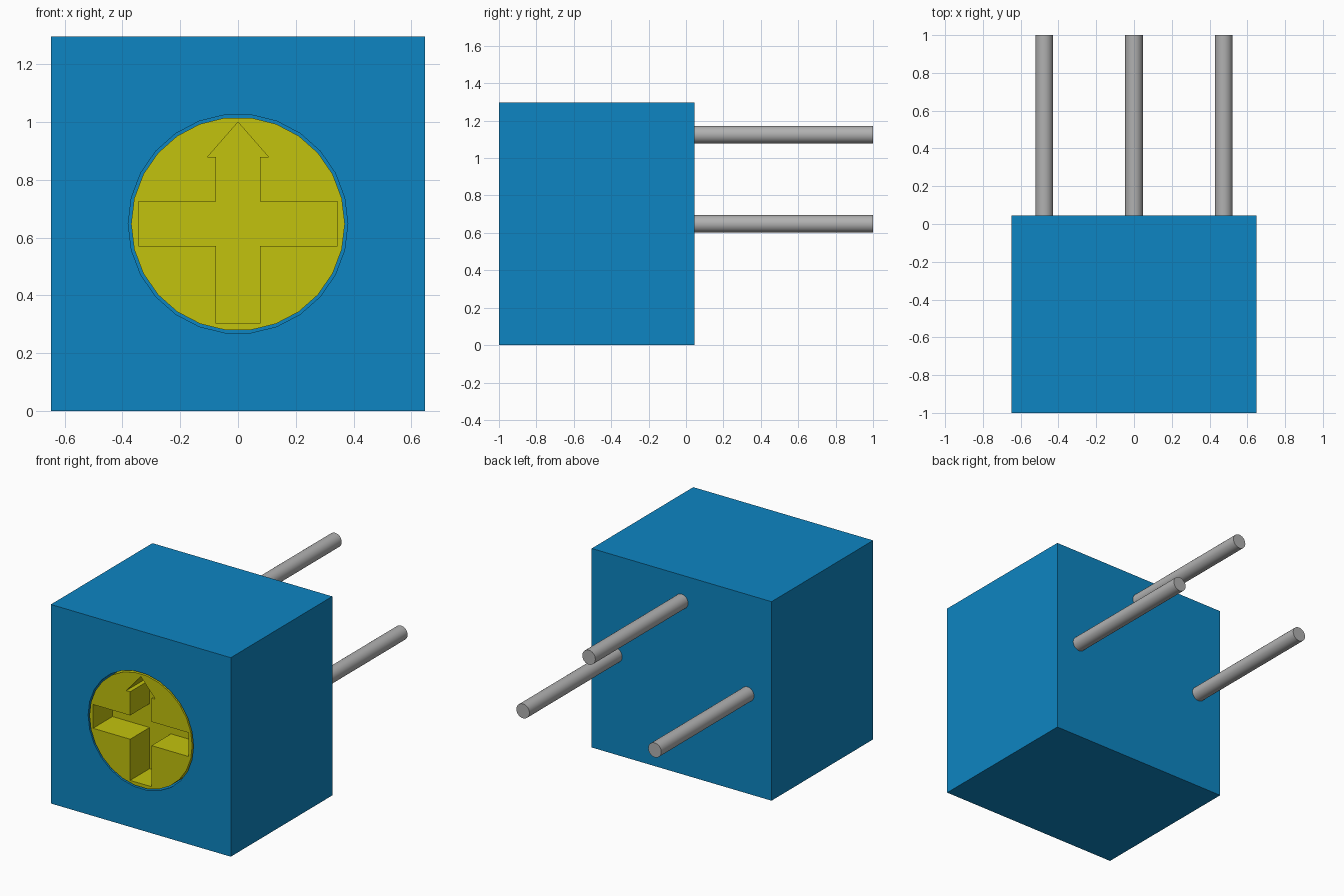
import bpy, bmesh, math

cube = bpy.data.objects.get("Cube")
if cube:
    bpy.data.objects.remove(cube, do_unlink=True)


def material(name, rgb):
    m = bpy.data.materials.new(name)
    m.diffuse_color = (*rgb, 1)
    m.use_nodes = True
    m.node_tree.nodes["Principled BSDF"].inputs["Base Color"].default_value = (*rgb, 1)
    return m


BLUE = material("blue plastic", (0.004, 0.235, 0.54))
YELLOW = material("yellow plastic", (0.54, 0.54, 0.004))
GREY = material("grey metal", (0.44, 0.44, 0.44))


def prism(name, outline, y0, y1, mat):
    """Extrude an (x, z) outline along y from y0 to y1."""
    bm = bmesh.new()
    face = bm.faces.new([bm.verts.new((x, y0, z)) for x, z in outline])
    out = bmesh.ops.extrude_face_region(bm, geom=[face])["geom"]
    bmesh.ops.translate(bm, vec=(0, y1 - y0, 0),
                        verts=[v for v in out if isinstance(v, bmesh.types.BMVert)])
    bmesh.ops.recalc_face_normals(bm, faces=bm.faces)
    mesh = bpy.data.meshes.new(name)
    bm.to_mesh(mesh)
    bm.free()
    mesh.materials.append(mat)
    ob = bpy.data.objects.new(name, mesh)
    bpy.context.collection.objects.link(ob)
    return ob


def circle(r, n, cx=0.0, cz=0.0):
    return [(cx + r * math.cos(2 * math.pi * i / n),
             cz + r * math.sin(2 * math.pi * i / n)) for i in range(n)]


def activate(ob):
    bpy.ops.object.select_all(action='DESELECT')
    ob.select_set(True)
    bpy.context.view_layer.objects.active = ob


def cut(ob, cutter):
    """Subtract the cutter, then discard it."""
    cutter.hide_render = True
    mod = ob.modifiers.new("cut", 'BOOLEAN')
    mod.operation, mod.solver, mod.object = 'DIFFERENCE', 'EXACT', cutter
    activate(ob)
    bpy.ops.object.modifier_apply(modifier=mod.name)
    bpy.data.objects.remove(cutter, do_unlink=True)


FRONT, BACK, HALF, HEIGHT = -1.0, 0.045, 0.648, 1.296
MID = HEIGHT / 2

# Housing with a round well in the front
housing = prism("housing", [(-HALF, 0), (HALF, 0), (HALF, HEIGHT), (-HALF, HEIGHT)],
                FRONT, BACK, BLUE)
cut(housing, prism("well_cutter", circle(0.38, 26, 0, MID), FRONT - 0.1, FRONT + 0.3, BLUE))

# Adjusting dial with an arrow-tipped cross slot
dial = prism("dial", circle(0.37, 26, 0, MID), FRONT, FRONT + 0.3, YELLOW)
half_slot = [(0.077, 0.303), (0.077, 0.571), (0.344, 0.571), (0.344, 0.726),
             (0.077, 0.726), (0.077, 0.88), (0.105, 0.88)]
slot = half_slot + [(0, 1.0)] + [(-x, z) for x, z in reversed(half_slot)]
cut(dial, prism("slot_cutter", slot, FRONT - 0.1, FRONT + 0.2, YELLOW))

# Three round pins at the back
for name, x, z in (("left_pin", 0.475, MID), ("centre_pin", 0, 1.125),
                   ("right_pin", -0.475, MID)):
    pin = prism(name, circle(0.047, 24, x, z), BACK, 1.0, GREY)
    activate(pin)
    bpy.ops.object.shade_smooth_by_angle(angle=math.radians(40))
